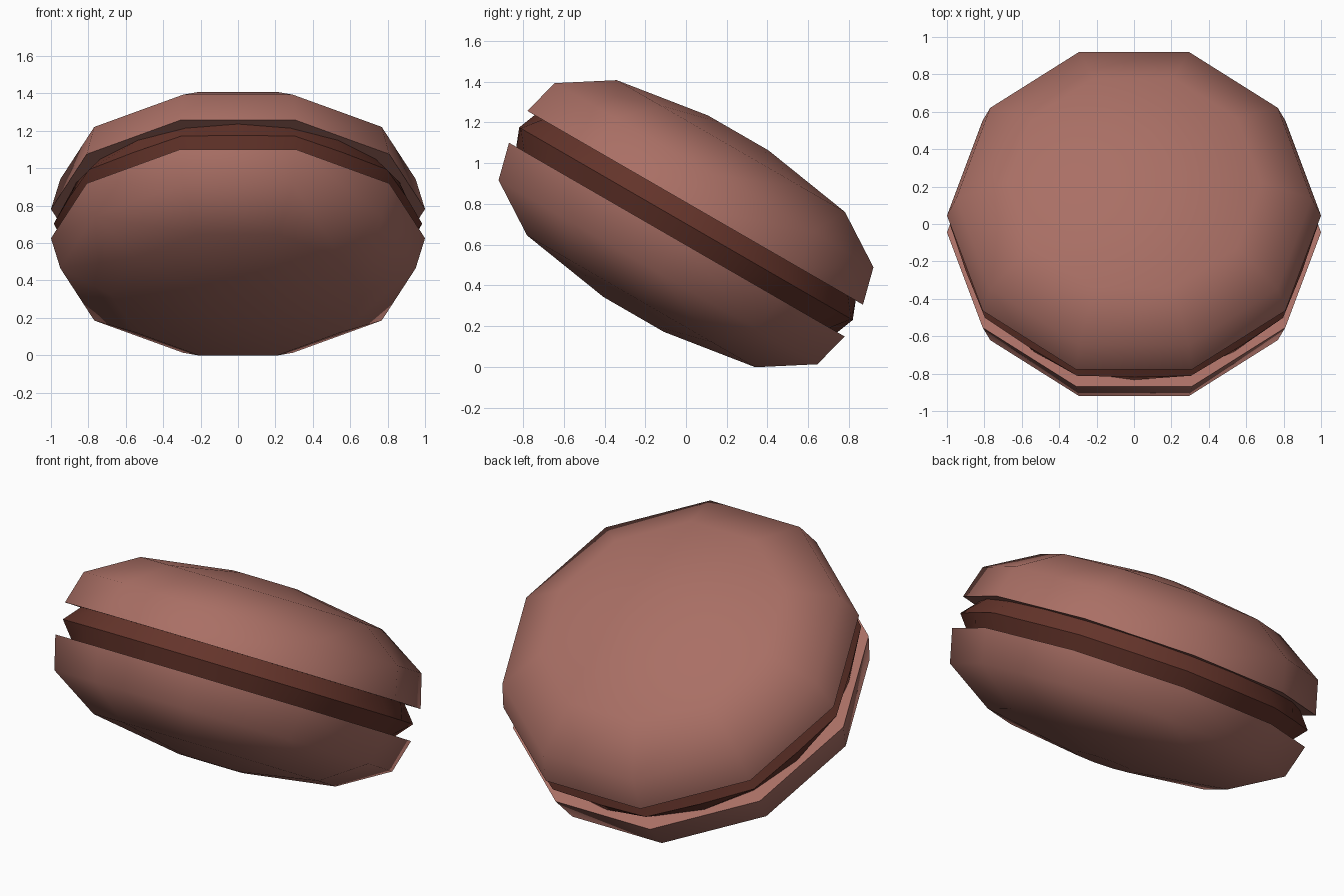
import bpy, bmesh
from math import sin, cos, pi, radians
from mathutils import Matrix

if "Cube" in bpy.data.objects:
    bpy.data.objects.remove(bpy.data.objects["Cube"])

# Tilt of the whole cookie, lifted so it rests on the ground
TILT = Matrix.Translation((0, 0, 0.703)) @ Matrix.Rotation(radians(-30), 4, 'X')


def material(name, color):
    m = bpy.data.materials.new(name)
    m.diffuse_color = (*color, 1)
    m.use_nodes = True
    m.node_tree.nodes["Principled BSDF"].inputs["Base Color"].default_value = m.diffuse_color
    return m


def lathe(name, profile, sides, mat):
    """Stack rings of (corner radius, mid radius, height) and cap both ends."""
    bm = bmesh.new()
    rings = []
    for corner, mid, h in profile:
        ring = []
        for i in range(sides):
            a = 2 * pi * i / sides
            r = mid if i % 2 else corner
            ring.append(bm.verts.new((r * cos(a), r * sin(a), h)))
        rings.append(ring)
    for lo, hi in zip(rings, rings[1:]):
        for i in range(sides):
            j = (i + 1) % sides
            bm.faces.new((lo[i], lo[j], hi[j], hi[i]))
    bm.faces.new(rings[0])
    bm.faces.new(rings[-1])
    bmesh.ops.transform(bm, matrix=TILT, verts=bm.verts)
    bmesh.ops.recalc_face_normals(bm, faces=bm.faces)
    me = bpy.data.meshes.new(name)
    bm.to_mesh(me)
    bm.free()
    me.materials.append(mat)
    ob = bpy.data.objects.new(name, me)
    bpy.context.collection.objects.link(ob)
    bpy.ops.object.select_all(action='DESELECT')
    ob.select_set(True)
    bpy.context.view_layer.objects.active = ob
    bpy.ops.object.shade_smooth_by_angle(angle=radians(50))
    return ob


shell_mat = material("shell_pink", (0.40, 0.16, 0.13))
cream_mat = material("filling_brown", (0.13, 0.035, 0.024))

# Two mirrored ten-sided domed shells
dome = [(1.0, 0.09), (0.95, 0.275), (0.68, 0.44), (0.18, 0.514)]
for name, s in (("top_shell", 1), ("bottom_shell", -1)):
    lathe(name, [(r, r, s * h) for r, h in dome], 10, shell_mat)

# Bulging filling between the shells
lathe("filling", [(0.91, 0.91, -0.09), (0.985, 0.945, 0), (0.91, 0.91, 0.09)],
      20, cream_mat)
